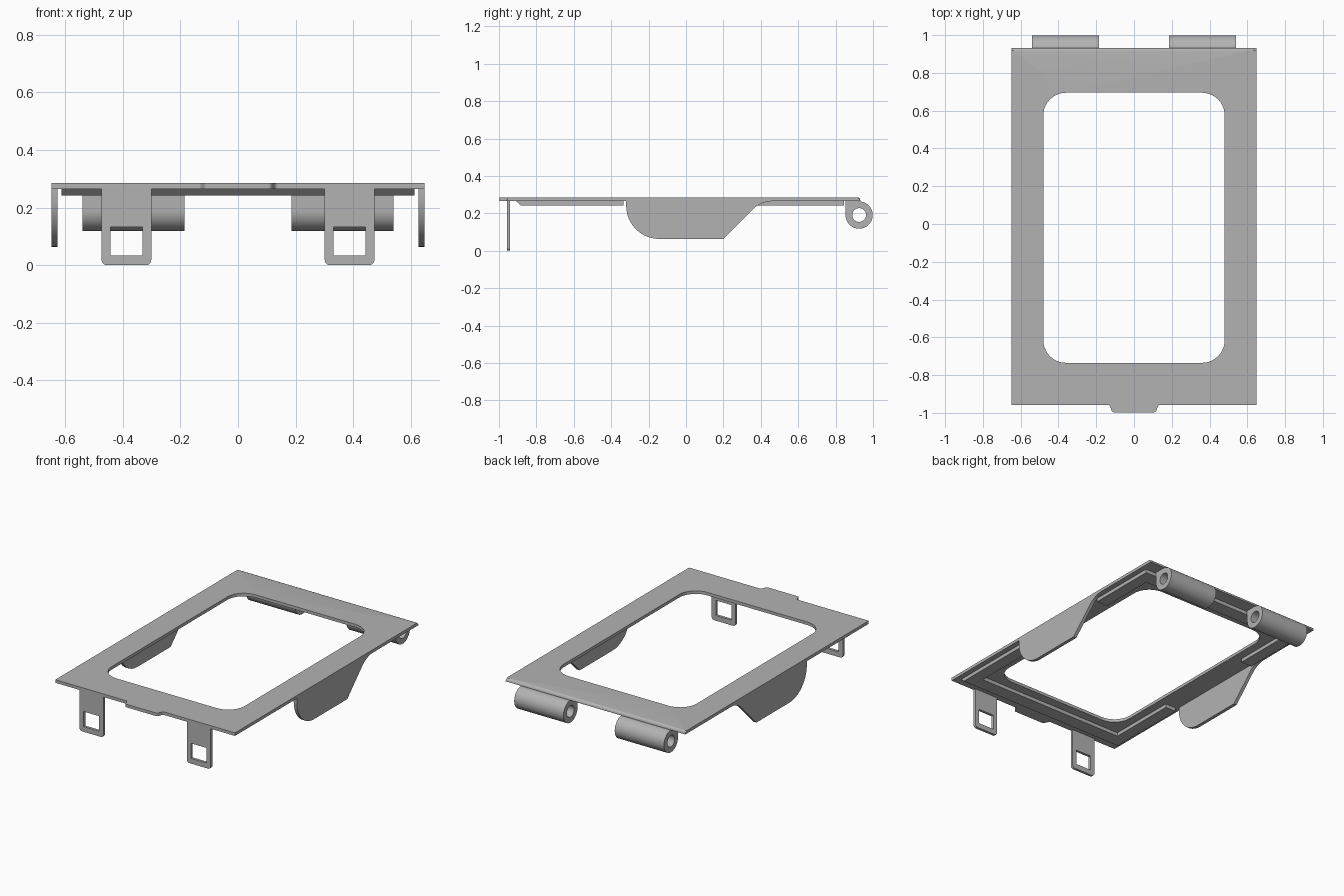
import bpy
import bmesh
import math
from mathutils import Vector

cube = bpy.data.objects.get("Cube")
if cube:
    bpy.data.objects.remove(cube, do_unlink=True)

GREY = (0.45, 0.45, 0.45, 1)
mat = bpy.data.materials.new("grey_metal")
mat.use_nodes = True
mat.diffuse_color = GREY
mat.node_tree.nodes["Principled BSDF"].inputs["Base Color"].default_value = GREY

TOP, UNDER, RIM = 0.285, 0.265, 0.242
FRONT, BACK, SIDE = -0.957, 0.932, 0.648


def outline(corners, steps=10):
    """Closed 2D outline; each corner is (u, v) or (u, v, fillet radius)."""
    result = []
    n = len(corners)
    for i, c in enumerate(corners):
        p = Vector(c[:2])
        r = c[2] if len(c) > 2 else 0
        if not r:
            result.append(p)
            continue
        a = (Vector(corners[i - 1][:2]) - p).normalized()
        b = (Vector(corners[(i + 1) % n][:2]) - p).normalized()
        half = a.angle(b) / 2
        centre = p + (a + b).normalized() * (r / math.sin(half))
        start = p + a * (r / math.tan(half)) - centre
        end = p + b * (r / math.tan(half)) - centre
        sweep = math.atan2(start.x * end.y - start.y * end.x, start.dot(end))
        for k in range(steps + 1):
            t = sweep * k / steps
            result.append(centre + Vector((start.x * math.cos(t) - start.y * math.sin(t),
                                           start.x * math.sin(t) + start.y * math.cos(t))))
    return result


def box(u0, u1, v0, v1, r=0):
    return outline([(u0, v0, r), (u1, v0, r), (u1, v1, r), (u0, v1, r)])


def prism(name, loops, axis, lo, hi, edit=None):
    """Fill the outlines (first outer, then holes) and extrude them along an axis."""
    place = {"x": lambda u, v: (lo, u, v),
             "y": lambda u, v: (u, lo, v),
             "z": lambda u, v: (u, v, lo)}[axis]
    bm = bmesh.new()
    edges = []
    for loop in loops:
        vs = [bm.verts.new(place(*p)) for p in loop]
        edges += [bm.edges.new((vs[i - 1], vs[i])) for i in range(len(vs))]
    bmesh.ops.triangle_fill(bm, use_beauty=True, edges=edges)
    ext = bmesh.ops.extrude_face_region(bm, geom=bm.faces[:])
    shift = Vector([hi - lo if axis == a else 0 for a in "xyz"])
    bmesh.ops.translate(bm, vec=shift,
                        verts=[g for g in ext["geom"] if isinstance(g, bmesh.types.BMVert)])
    if edit:
        edit(bm)
    bmesh.ops.recalc_face_normals(bm, faces=bm.faces[:])
    mesh = bpy.data.meshes.new(name)
    bm.to_mesh(mesh)
    bm.free()
    mesh.materials.append(mat)
    ob = bpy.data.objects.new(name, mesh)
    bpy.context.collection.objects.link(ob)
    bpy.ops.object.select_all(action="DESELECT")
    ob.select_set(True)
    bpy.context.view_layer.objects.active = ob
    bpy.ops.object.shade_smooth_by_angle(angle=math.radians(30))
    return ob


# Flat frame with a rounded opening, a front finger tab and a rounded back edge
def round_back_edge(bm):
    es = [e for e in bm.edges
          if all(v.co.y > BACK - 0.001 and v.co.z > TOP - 0.001 for v in e.verts)]
    bmesh.ops.bevel(bm, geom=es, offset=0.015, segments=5, profile=0.5, affect="EDGES")


frame = outline([(-SIDE, FRONT), (-0.13, FRONT, 0.012), (-0.115, -0.997, 0.015),
                 (0.115, -0.997, 0.015), (0.13, FRONT, 0.012), (SIDE, FRONT),
                 (SIDE, BACK), (-SIDE, BACK)])
opening = box(-0.48, 0.48, -0.735, 0.695, 0.12)
prism("frame_plate", [frame, opening], "z", UNDER, TOP, round_back_edge)


# U-shaped stiffening rims beneath the frame, the front one sloped on its front wall
def u_rim(outer, inner, end):
    return outline([(-0.613, outer), (0.613, outer), (0.613, end), (0.535, end),
                    (0.535, inner), (-0.535, inner), (-0.535, end), (-0.613, end)])


def slope_front(bm):
    for v in bm.verts:
        if v.co.y < -0.9 and v.co.z < RIM + 0.001:
            v.co.y += 0.024


prism("front_rim", [u_rim(-0.908, -0.795, -0.335)], "z", RIM, UNDER, slope_front)
prism("back_rim", [u_rim(0.845, 0.755, 0.38)], "z", RIM, UNDER)

# Side flaps, latch loops and hinge barrels, one of each per side
flap = outline([(-0.32, UNDER), (-0.32, 0.063, 0.178), (0.2, 0.063),
                (0.4, UNDER, 0.15), (0.5, UNDER), (0.5, UNDER + 0.005), (-0.32, UNDER + 0.005)])
barrel = outline([(0.853, 0.118, 0.0725), (0.9985, 0.118, 0.0725),
                  (0.9985, 0.2635, 0.0725), (0.853, 0.2635)], 14)
bore = box(0.889, 0.963, 0.154, 0.228, 0.0369)

for s, side in ((1, "left"), (-1, "right")):
    prism(side + "_flap", [flap], "x", s * 0.626, s * SIDE)
    prism(side + "_hinge_barrel", [barrel, bore], "x", s * 0.185, s * 0.54)
    # short web joining the barrel to the frame
    prism(side + "_hinge_web", [box(0.853, 0.925, 0.25, UNDER + 0.002)], "x", s * 0.185, s * 0.54)
    c = s * 0.387
    latch = outline([(c - 0.086, 0, 0.018), (c + 0.086, 0, 0.018),
                     (c + 0.086, UNDER + 0.002), (c - 0.086, UNDER + 0.002)])
    prism(side + "_latch_loop", [latch, box(c - 0.056, c + 0.056, 0.034, 0.132)],
          "y", FRONT, FRONT + 0.017)
